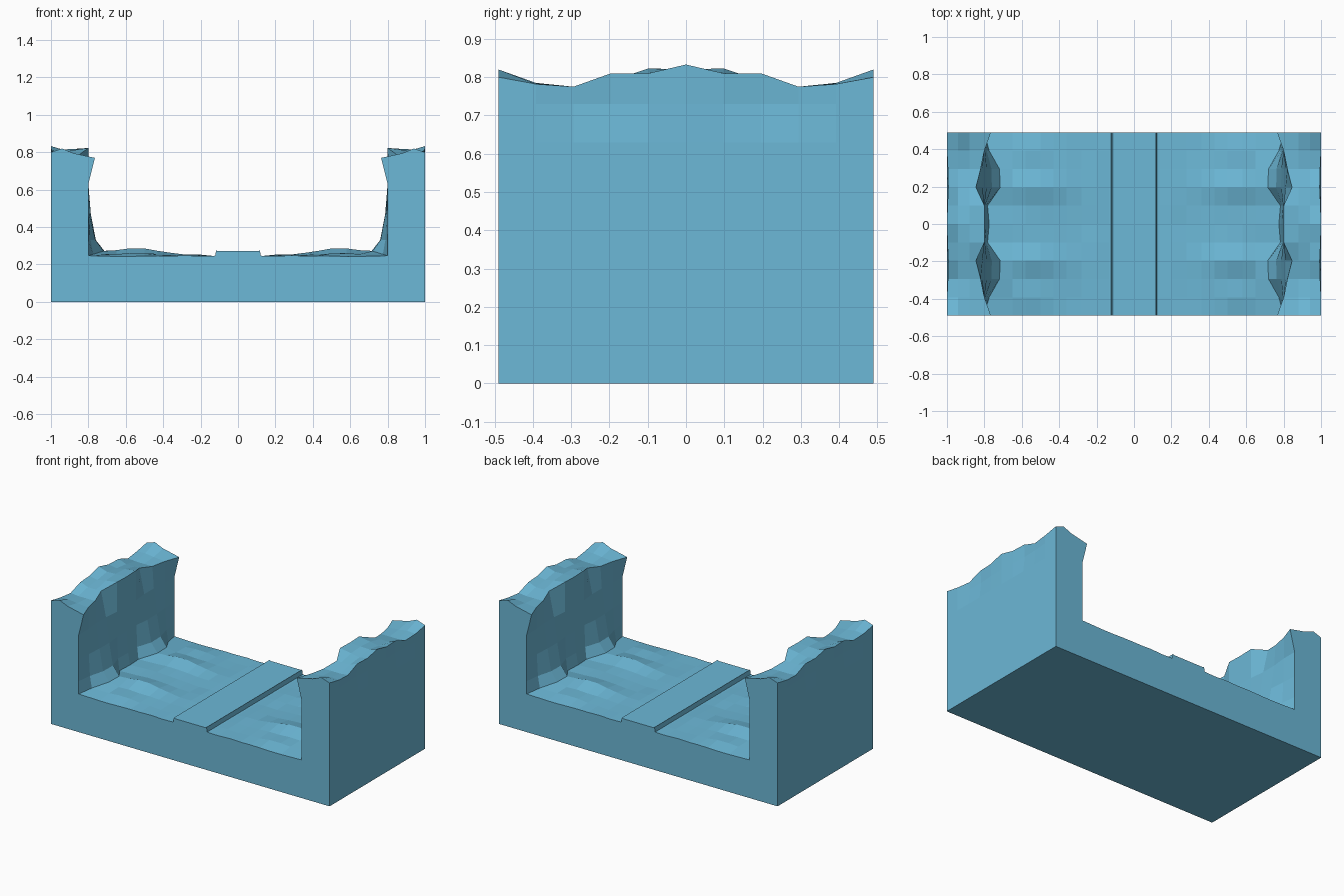
import bpy
import bmesh
import random

random.seed(4)
cube = bpy.data.objects.get("Cube")
if cube:
    bpy.data.objects.remove(cube, do_unlink=True)

# One colour for the whole piece
stone = bpy.data.materials.new("sky_blue")
stone.use_nodes = True
COLOUR = (0.15, 0.48, 0.68, 1)
stone.diffuse_color = COLOUR
stone.node_tree.nodes["Principled BSDF"].inputs["Base Color"].default_value = COLOUR

# Cross-section settings, from the middle of the trench out to its open end
HALF_LENGTH = 0.49
STEPS = 5
outer_top = [0.833, 0.81, 0.81, 0.775, 0.782, 0.80]
crest = [0.815, 0.80, 0.79, 0.77, 0.785, 0.82]
lip_x = [0.80, 0.80, 0.845, 0.82, 0.80, 0.765]
lip_z = [0.82, 0.823, 0.79, 0.77, 0.77, 0.77]
upper_wall = [0.80, 0.80, 0.81, 0.81, 0.80, 0.80]
rubble = [0.3, 0.2, 1, 0.95, 0.3, 0]      # how far debris fills the wall corner
floor_rise = [0.016, 0.018, 0.042, 0.014, 0.012, -0.003]
dent = [0, 0.004, 0.012, 0.008, 0, 0]     # shallow hollows in the outer wall

FLOOR_X = [0.2, 0.28, 0.36, 0.43, 0.5, 0.58, 0.65]
FLOOR_SHAPE = [0.2, 0.1, 0.35, 0.6, 0.9, 1, 0.75]


def half_profile(i):
    """Points from the centre of the floor, over the wall, to the base."""
    r = rubble[i]
    pts = [(0, 0.272), (0.108, 0.272), (0.117, 0.276), (0.122, 0.247), (0.135, 0.246)]
    # uneven floor
    for x, shape in zip(FLOOR_X, FLOOR_SHAPE):
        pts.append((x, 0.246 + floor_rise[i] * shape + random.uniform(-0.003, 0.003)))
    # corner debris and inner wall
    pts += [(0.80 - 0.085 * r, 0.247 + 0.026 * r),
            (0.80 - 0.04 * r, 0.33),
            (0.80 - 0.013 * r, 0.47),
            (upper_wall[i], 0.63),
            (lip_x[i], lip_z[i])]
    # broken wall top and outer face
    pts += [(0.88, (crest[i] + lip_z[i]) / 2),
            (0.94, crest[i]),
            (1 - dent[i] * 0.6, outer_top[i]),
            (1 - dent[i], 0.73),
            (1, 0.63),
            (1, 0)]
    return pts


profiles = [half_profile(i) for i in range(STEPS + 1)]

# Sweep the mirrored cross-sections along the trench
bm = bmesh.new()
rings = []
for step in range(-STEPS, STEPS + 1):
    right = profiles[abs(step)]
    left = [(-x, z) for x, z in reversed(right[1:])]
    y = HALF_LENGTH * step / STEPS
    rings.append([bm.verts.new((x, y, z)) for x, z in right + left])

for a, b in zip(rings, rings[1:]):
    n = len(a)
    for k in range(n):
        m = (k + 1) % n
        bm.faces.new((a[k], a[m], b[m], b[k]))
bm.faces.new(rings[0])
bm.faces.new(rings[-1])
bmesh.ops.recalc_face_normals(bm, faces=bm.faces)

mesh = bpy.data.meshes.new("trench_block")
bm.to_mesh(mesh)
bm.free()
mesh.materials.append(stone)
trench = bpy.data.objects.new("trench_block", mesh)
bpy.context.collection.objects.link(trench)
